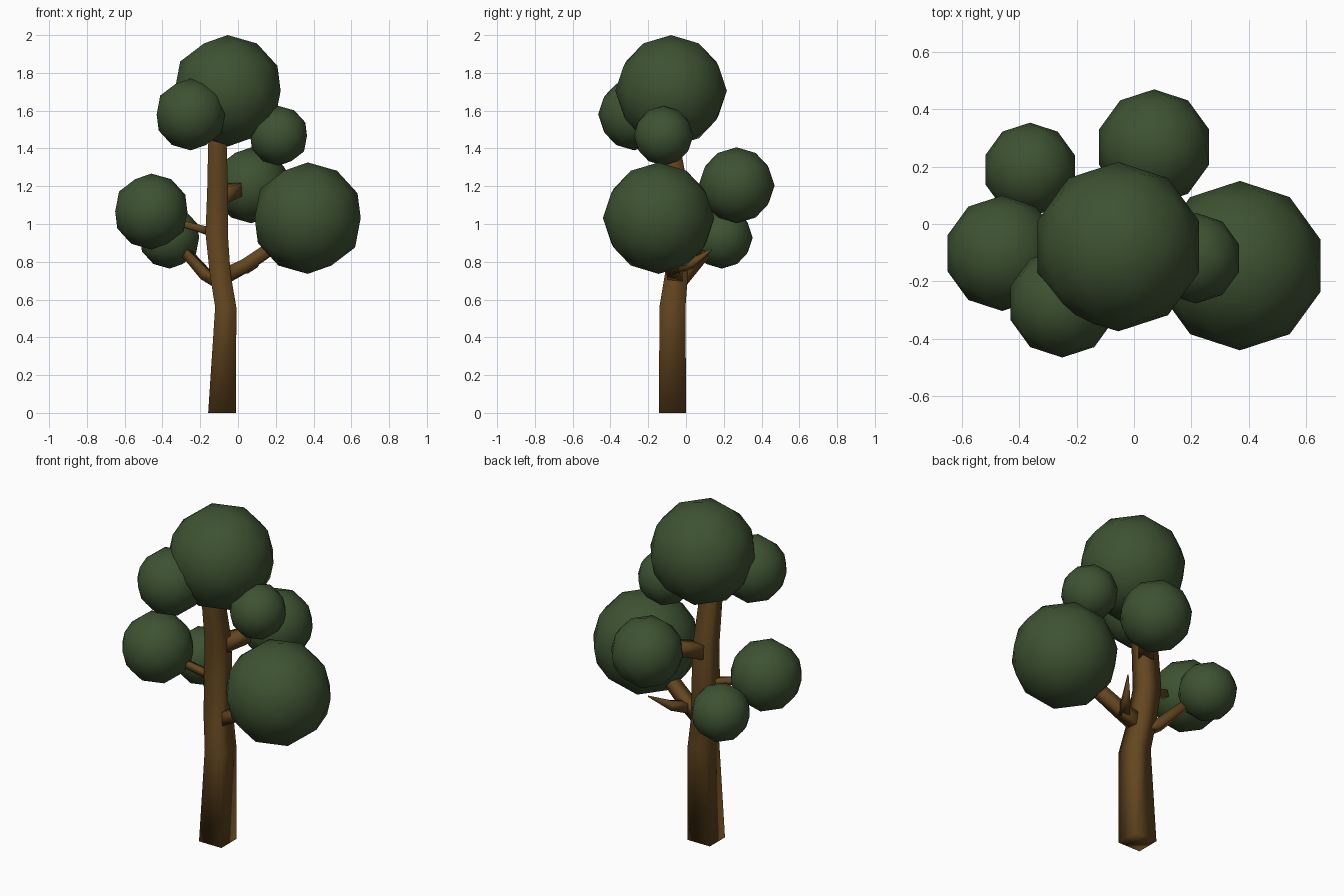
import bpy, bmesh
from mathutils import Vector

if "Cube" in bpy.data.objects:
    bpy.data.objects.remove(bpy.data.objects["Cube"])


def material(name, rgb):
    m = bpy.data.materials.new(name)
    m.diffuse_color = (*rgb, 1)
    m.use_nodes = True
    m.node_tree.nodes["Principled BSDF"].inputs["Base Color"].default_value = m.diffuse_color
    return m


BARK = material("bark", (0.125, 0.062, 0.014))
LEAF = material("leaf", (0.048, 0.085, 0.032))


def finish(bm, name, mat):
    bmesh.ops.recalc_face_normals(bm, faces=bm.faces)
    for f in bm.faces:
        f.smooth = True
    me = bpy.data.meshes.new(name)
    bm.to_mesh(me)
    bm.free()
    me.materials.append(mat)
    bpy.context.collection.objects.link(bpy.data.objects.new(name, me))


def tube(name, rings):
    """Four-sided tube; each ring is (centre, half-axis u, half-axis v)."""
    bm = bmesh.new()
    loops = [[bm.verts.new(c + a * u + b * v)
              for a, b in ((-1, -1), (1, -1), (1, 1), (-1, 1))]
             for c, u, v in rings]
    for lo, hi in zip(loops, loops[1:]):
        for i in range(4):
            j = (i + 1) % 4
            bm.faces.new((lo[i], lo[j], hi[j], hi[i]))
    bm.faces.new(loops[0][::-1])
    bm.faces.new(loops[-1])
    finish(bm, name, BARK)


def branch(name, points, sizes):
    pts = [Vector(p) for p in points]
    d = (pts[-1] - pts[0]).normalized()
    u = d.cross(Vector((0, 0, 1))).normalized()
    v = u.cross(d)
    tube(name, [(p, u * s, v * s) for p, s in zip(pts, sizes)])


# Trunk: x, y, z, width, depth
trunk = [(-0.084, -0.071, 0.00, 0.148, 0.143),
         (-0.065, -0.072, 0.56, 0.112, 0.138),
         (-0.095, -0.050, 0.74, 0.110, 0.122),
         (-0.113, -0.025, 0.95, 0.118, 0.100),
         (-0.108, -0.035, 1.18, 0.110, 0.095),
         (-0.109, -0.075, 1.42, 0.098, 0.085),
         (-0.095, -0.085, 1.60, 0.080, 0.075)]
tube("trunk", [(Vector((x, y, z)), Vector((w / 2, 0, 0)), Vector((0, d / 2, 0)))
               for x, y, z, w, d in trunk])

# Branches
branch("right_branch", [(-0.08, -0.05, 0.72), (0.04, -0.07, 0.78), (0.26, -0.12, 0.93)],
       [0.04, 0.034, 0.03])
branch("bare_twig", [(0.02, -0.06, 0.765), (0.08, 0.03, 0.79), (0.155, 0.135, 0.865)],
       [0.03, 0.022, 0.003])
branch("back_left_branch", [(-0.10, -0.04, 0.70), (-0.17, 0.00, 0.73), (-0.32, 0.15, 0.90)],
       [0.035, 0.026, 0.02])
branch("left_branch", [(-0.11, -0.04, 0.95), (-0.20, -0.06, 0.975), (-0.40, -0.09, 1.03)],
       [0.025, 0.019, 0.016])
branch("back_branch", [(-0.10, -0.02, 1.15), (-0.03, 0.07, 1.175), (0.04, 0.20, 1.20)],
       [0.042, 0.037, 0.03])

# Foliage balls: centre and radius
foliage = {
    "top_foliage": (-0.055, -0.079, 1.705, 0.295),
    "upper_left_foliage": (-0.250, -0.275, 1.580, 0.190),
    "upper_right_foliage": (0.215, -0.119, 1.467, 0.158),
    "right_foliage": (0.369, -0.145, 1.031, 0.295),
    "back_foliage": (0.070, 0.268, 1.205, 0.201),
    "left_foliage": (-0.459, -0.102, 1.066, 0.201),
    "back_left_foliage": (-0.362, 0.189, 0.928, 0.164),
}
for name, (x, y, z, r) in foliage.items():
    bm = bmesh.new()
    bmesh.ops.create_icosphere(bm, subdivisions=2, radius=r)
    bmesh.ops.translate(bm, verts=bm.verts, vec=(x, y, z))
    finish(bm, name, LEAF)
